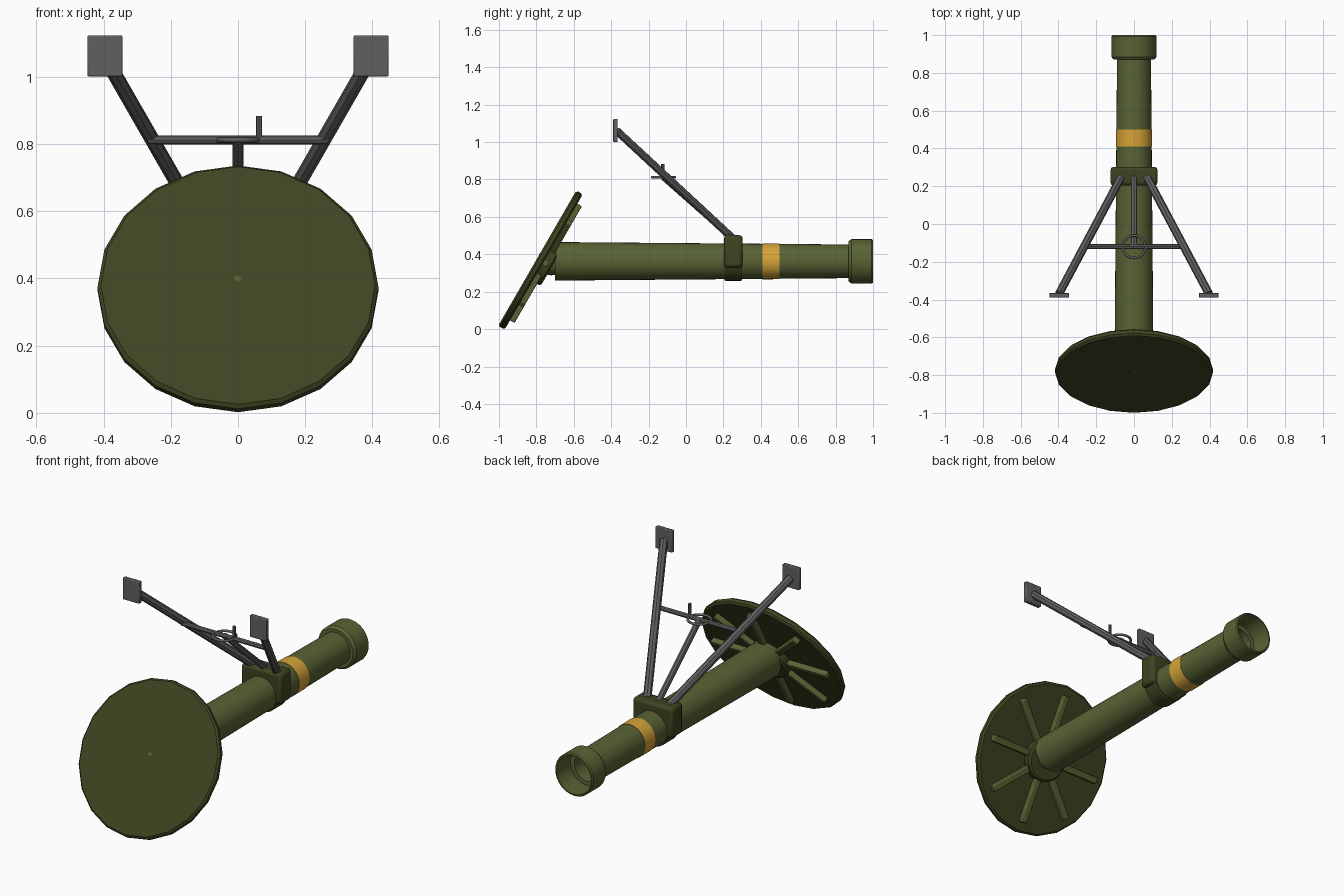
import bpy, bmesh, math
from mathutils import Vector, Matrix

cube = bpy.data.objects.get("Cube")
if cube:
    bpy.data.objects.remove(cube, do_unlink=True)


def material(name, rgb):
    m = bpy.data.materials.new(name)
    m.use_nodes = True
    col = (*rgb, 1)
    m.diffuse_color = col
    m.node_tree.nodes["Principled BSDF"].inputs["Base Color"].default_value = col
    return m


OLIVE = material("olive green", (0.1, 0.125, 0.035))
DARK = material("dark olive", (0.048, 0.058, 0.015))
STEEL = material("grey steel", (0.115, 0.115, 0.115))
YELLOW = material("ochre yellow", (0.67, 0.37, 0.04))


def finish(name, bm, mat, matrix=Matrix(), bevel=0, smooth=True):
    bmesh.ops.recalc_face_normals(bm, faces=bm.faces)
    me = bpy.data.meshes.new(name)
    bm.to_mesh(me)
    bm.free()
    me.materials.append(mat)
    ob = bpy.data.objects.new(name, me)
    bpy.context.collection.objects.link(ob)
    ob.matrix_world = matrix
    if bevel:
        mod = ob.modifiers.new("bevel", 'BEVEL')
        mod.width, mod.segments, mod.limit_method = bevel, 2, 'ANGLE'
    if smooth:
        bpy.ops.object.select_all(action='DESELECT')
        ob.select_set(True)
        bpy.context.view_layer.objects.active = ob
        bpy.ops.object.shade_smooth_by_angle(angle=math.radians(30))
    return ob


def lathe(name, profile, mat, matrix, sides=32):
    """Revolve (radius, height) points around local z."""
    bm = bmesh.new()
    vs = [bm.verts.new((r, 0, h)) for r, h in profile]
    edges = [bm.edges.new(pair) for pair in zip(vs, vs[1:])]
    bmesh.ops.spin(bm, geom=vs + edges, cent=(0, 0, 0), axis=(0, 0, 1),
                   angle=math.tau, steps=sides, use_duplicate=False)
    bmesh.ops.remove_doubles(bm, verts=bm.verts, dist=1e-5)
    return finish(name, bm, mat, matrix)


def rod(name, a, b, radius, mat, sides=8):
    a, b = Vector(a), Vector(b)
    turn = (b - a).to_track_quat('Z', 'Y').to_matrix().to_4x4()
    bm = bmesh.new()
    bmesh.ops.create_cone(bm, cap_ends=True, segments=sides, radius1=radius,
                          radius2=radius, depth=(b - a).length)
    return finish(name, bm, mat, Matrix.Translation((a + b) / 2) @ turn)


def box(name, centre, size, mat, matrix=Matrix(), bevel=0):
    bm = bmesh.new()
    bmesh.ops.create_cube(bm, size=1)
    bmesh.ops.scale(bm, vec=size, verts=bm.verts)
    bmesh.ops.translate(bm, vec=centre, verts=bm.verts)
    return finish(name, bm, mat, matrix, bevel, smooth=bevel > 0)


# Barrel with flared muzzle and open bore, running along +y
AXIS_Z = 0.3625
barrel_axis = Matrix.Translation((0, 0, AXIS_Z)) @ Matrix.Rotation(-math.pi / 2, 4, 'X')
lathe("barrel", [(0, -0.7), (0.103, -0.7), (0.09, 0.87), (0.108, 0.87), (0.119, 0.885),
                 (0.119, 0.993), (0.114, 1), (0.107, 1), (0.104, 0.88), (0.08, 0.88),
                 (0.08, -0.3), (0, -0.3)], OLIVE, barrel_axis)
lathe("marking_band", [(0.092, 0.41), (0.0965, 0.41), (0.0955, 0.5), (0.09, 0.5)],
      YELLOW, barrel_axis)

# Breech ball seated in the base plate
bm = bmesh.new()
bmesh.ops.create_uvsphere(bm, u_segments=24, v_segments=12, radius=0.075)
finish("breech_ball", bm, OLIVE, Matrix.Translation((0, -0.72, AXIS_Z)))

# Base plate: its ribbed side (local z) faces back and down, its plain side front and up
plate = Matrix.Translation((0, -0.778, 0.369)) @ Matrix.Rotation(math.radians(-120), 4, 'X')
lathe("base_plate", [(0, -0.02), (0.408, -0.02), (0.418, -0.01), (0.418, 0.01),
                     (0.408, 0.02), (0, 0.02)], DARK, plate, 20)
lathe("plate_hub", [(0.12, 0.01), (0.12, 0.06), (0.11, 0.07), (0, 0.07)], DARK, plate, 24)
for i in range(8):
    spin = Matrix.Rotation(i * math.pi / 4, 4, 'Z')
    box(f"plate_rib_{i + 1}", (0, 0.23, 0.03), (0.036, 0.26, 0.036), OLIVE,
        plate @ spin, 0.005)

# Clamp around the barrel
lathe("clamp_ring", [(0.09, 0.205), (0.1, 0.205), (0.104, 0.211), (0.104, 0.294),
                     (0.1, 0.3), (0.09, 0.3)], DARK, barrel_axis)
box("clamp_block", (0, 0.253, 0.416), (0.248, 0.1, 0.172), DARK, bevel=0.016)

# Bipod legs and feet
for side, s in (("left", 1), ("right", -1)):
    rod(f"{side}_leg", (s * 0.07, 0.245, 0.49), (s * 0.397, -0.37, 1.06), 0.022, STEEL)
    box(f"{side}_foot", (s * 0.396, -0.377, 1.062), (0.104, 0.024, 0.122), STEEL, bevel=0.004)

# Cross brace, elevation strut and handwheel
BRACE = Vector((0, -0.12, 0.812))
rod("cross_brace", BRACE - Vector((0.267, 0, 0)), BRACE + Vector((0.267, 0, 0)), 0.013, STEEL)
rod("elevation_strut", (0, 0.245, 0.49), BRACE, 0.017, STEEL)
bpy.ops.mesh.primitive_torus_add(location=BRACE, major_radius=0.06, minor_radius=0.007,
                                 major_segments=24, minor_segments=8)
wheel = bpy.context.object
wheel.name = "handwheel"
wheel.data.materials.append(STEEL)
bpy.ops.object.shade_smooth_by_angle(angle=math.radians(60))
knob = BRACE + Vector((0.063, -0.005, -0.006))
rod("handwheel_grip", knob, knob + Vector((0, 0, 0.078)), 0.009, STEEL)
